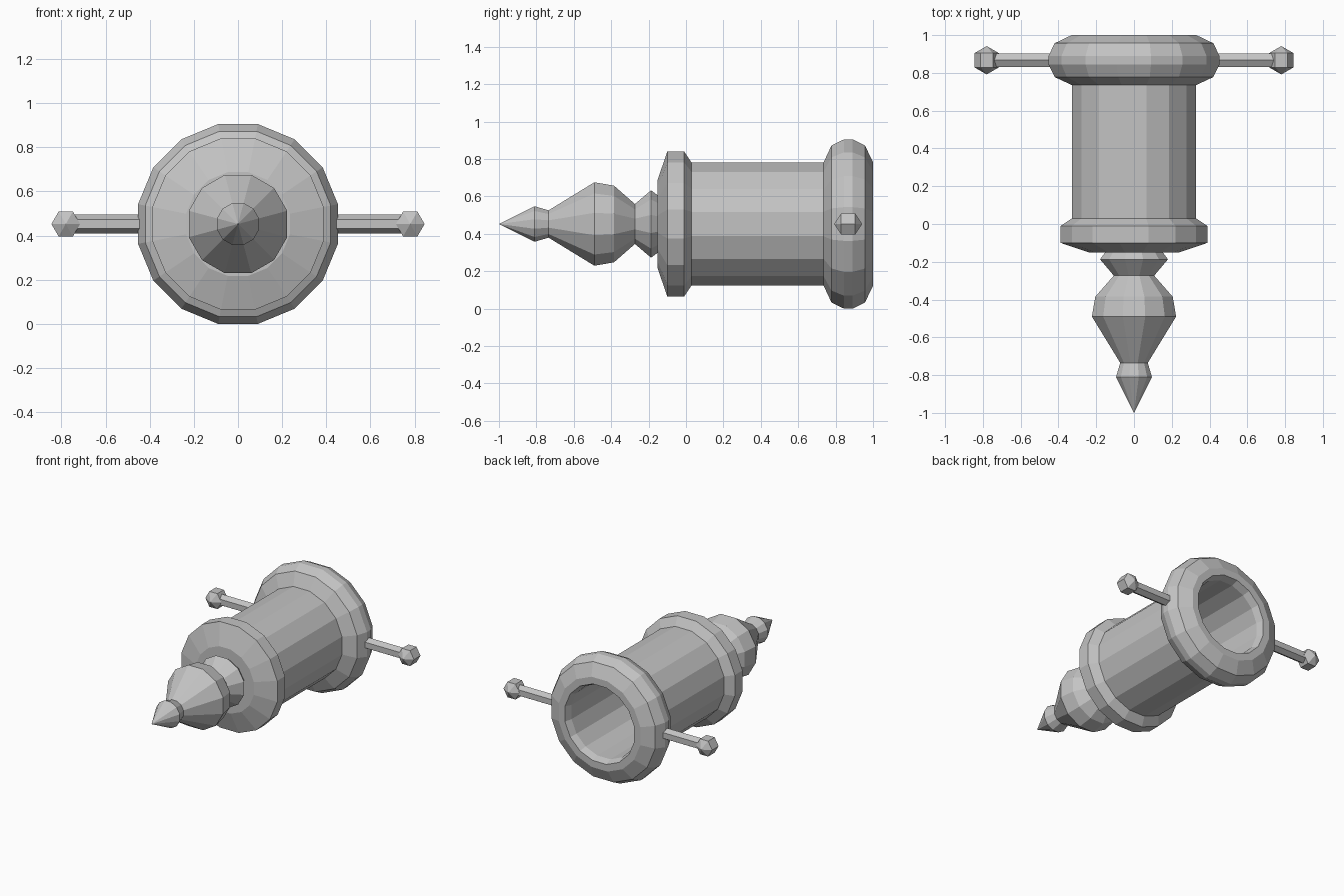
import bpy, bmesh, math
from mathutils import Matrix, Vector

if "Cube" in bpy.data.objects:
    bpy.data.objects.remove(bpy.data.objects["Cube"])

CZ = 0.4525   # height of the long axis
RY = 0.867    # middle of the rear ring and handles

metal = bpy.data.materials.new("grey metal")
metal.diffuse_color = (0.55, 0.55, 0.55, 1)
metal.use_nodes = True
metal.node_tree.nodes["Principled BSDF"].inputs["Base Color"].default_value = metal.diffuse_color


def finish(bm, name):
    bmesh.ops.remove_doubles(bm, verts=bm.verts, dist=1e-5)
    bmesh.ops.recalc_face_normals(bm, faces=bm.faces)
    me = bpy.data.meshes.new(name)
    bm.to_mesh(me)
    bm.free()
    me.materials.append(metal)
    ob = bpy.data.objects.new(name, me)
    bpy.context.collection.objects.link(ob)
    return ob


def lathe(name, profile, sides):
    """Spin (y, flat radius) points about the long axis, flat side up."""
    bm = bmesh.new()
    k = 1 / math.cos(math.pi / sides)
    rings = []
    for y, r in profile:
        ring = []
        for i in range(sides):
            a = 2 * math.pi * (i + 0.5) / sides
            ring.append(bm.verts.new((r * k * math.cos(a), y, CZ + r * k * math.sin(a))))
        rings.append(ring)
    for a, b in zip(rings, rings[1:]):
        for i in range(sides):
            j = (i + 1) % sides
            bm.faces.new((a[i], a[j], b[j], b[i]))
    return finish(bm, name)


# Turned point at the front
lathe("finial", [(-1, 0), (-0.81, 0.095), (-0.735, 0.073), (-0.49, 0.223),
                 (-0.385, 0.205), (-0.273, 0.107), (-0.187, 0.18),
                 (-0.12, 0.13), (-0.12, 0)], 12)

# Hollow body with front collar and thick rear ring, one continuous profile
lathe("barrel", [(-0.152, 0), (-0.152, 0.235), (-0.1, 0.388), (-0.01, 0.388),
                 (0.03, 0.328), (0.735, 0.328), (0.778, 0.42), (0.845, 0.4525),
                 (0.89, 0.4525), (0.957, 0.42), (1.0, 0.33), (1.0, 0.28),
                 (0.95, 0.262), (0.03, 0.262), (0.03, 0)], 16)

# Side rods and faceted knobs
for side, label in ((-1, "left"), (1, "right")):
    bm = bmesh.new()
    bmesh.ops.create_cone(bm, cap_ends=True, segments=6, radius1=0.042, radius2=0.042,
                          depth=0.35,
                          matrix=Matrix.Translation((side * 0.575, RY, CZ))
                          @ Matrix.Rotation(math.pi / 2, 4, 'Y'))
    # turn a hexagon corner upwards
    c = Vector((0, RY, CZ))
    if max(v.co.z for v in bm.verts) - CZ < 0.04:
        bmesh.ops.rotate(bm, verts=bm.verts, cent=c,
                         matrix=Matrix.Rotation(math.pi / 6, 3, 'X'))
    finish(bm, label + "_rod")

    bm = bmesh.new()
    bmesh.ops.create_uvsphere(bm, u_segments=6, v_segments=3, radius=0.075,
                              matrix=Matrix.Translation((side * 0.78, RY, CZ))
                              @ Matrix.Rotation(math.pi / 2, 4, 'X'))
    # hexagon corners point along x
    if max(abs(v.co.x) for v in bm.verts) < 0.78 + 0.06:
        bmesh.ops.rotate(bm, verts=bm.verts, cent=Vector((side * 0.78, RY, CZ)),
                         matrix=Matrix.Rotation(math.pi / 6, 3, 'Y'))
    finish(bm, label + "_knob")
